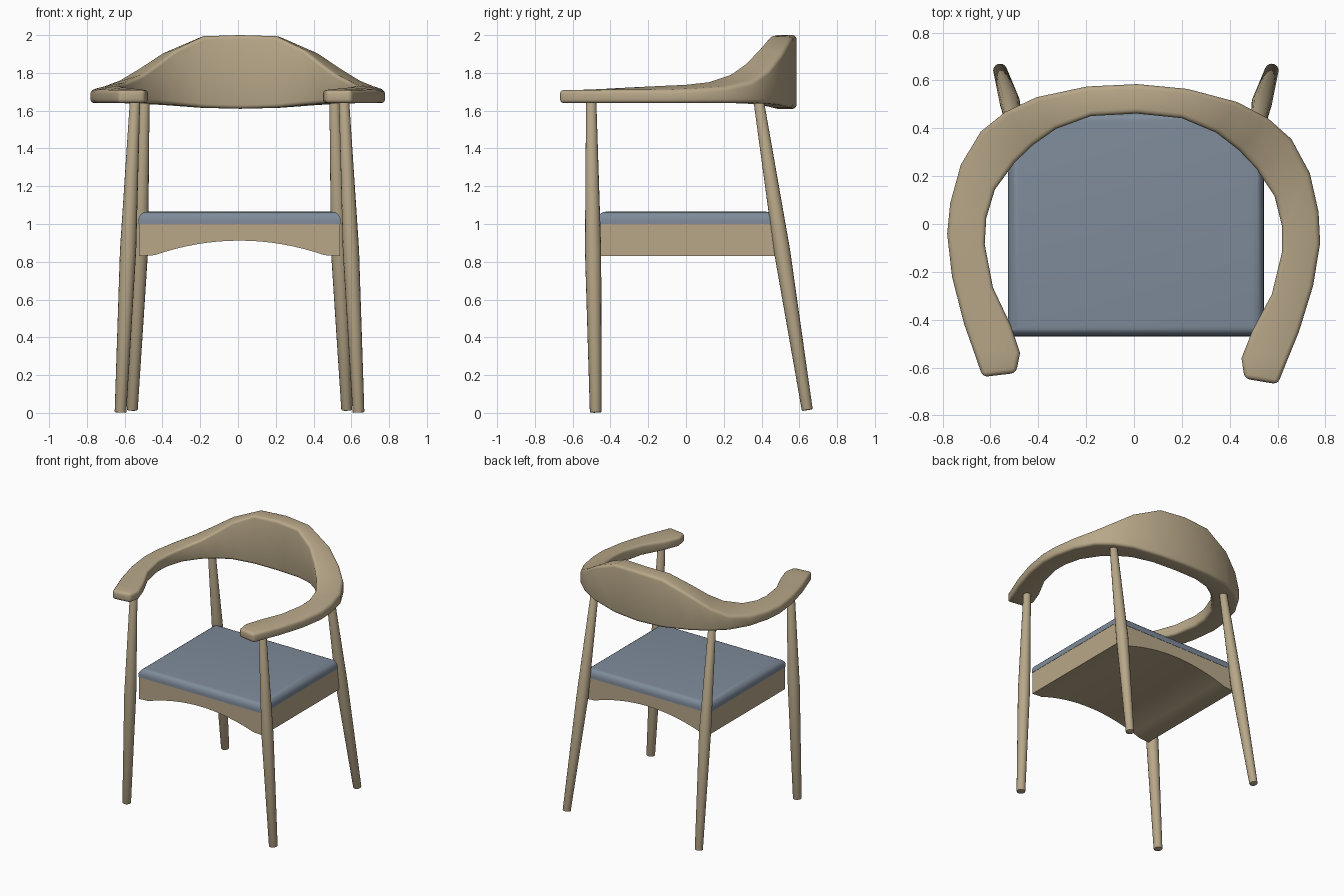
import bpy, bmesh, math
from mathutils import Vector, Matrix

cube = bpy.data.objects.get("Cube")
if cube:
    bpy.data.objects.remove(cube, do_unlink=True)


def material(name, color):
    m = bpy.data.materials.new(name)
    m.use_nodes = True
    m.diffuse_color = color
    m.node_tree.nodes["Principled BSDF"].inputs["Base Color"].default_value = color
    return m


WOOD = material("pale wood", (0.48, 0.39, 0.25, 1))
BLUE = material("blue grey upholstery", (0.21, 0.26, 0.325, 1))
CX = 0.008  # the seat and legs sit slightly to the left of the rail


def loft(name, rings, mat, bevel=0, segments=3, smooth=35):
    """Skin a list of equal closed rings, cap both ends and round the edges."""
    bm = bmesh.new()
    loops = [[bm.verts.new(p) for p in ring] for ring in rings]
    n = len(loops[0])
    for a, b in zip(loops, loops[1:]):
        for i in range(n):
            j = (i + 1) % n
            bm.faces.new((a[i], a[j], b[j], b[i]))
    bm.faces.new(loops[0][::-1])
    bm.faces.new(loops[-1])
    bmesh.ops.recalc_face_normals(bm, faces=bm.faces)
    mesh = bpy.data.meshes.new(name)
    bm.to_mesh(mesh)
    bm.free()
    mesh.materials.append(mat)
    ob = bpy.data.objects.new(name, mesh)
    bpy.context.collection.objects.link(ob)
    bpy.ops.object.select_all(action="DESELECT")
    ob.select_set(True)
    bpy.context.view_layer.objects.active = ob
    if bevel:
        mod = ob.modifiers.new("rounded edges", "BEVEL")
        mod.width = bevel
        mod.segments = segments
        mod.limit_method = "ANGLE"
        mod.angle_limit = math.radians(42)
        bpy.ops.object.modifier_apply(modifier=mod.name)
    bpy.ops.object.shade_smooth_by_angle(angle=math.radians(smooth))
    return ob


# Curved arm and back rail: outer x, y, inner x, y, top outside, top inside, bottom
half = [
    (0.00, 0.585, 0.00, 0.462, 2.00, 2.00, 1.61),
    (0.21, 0.570, 0.19, 0.447, 1.99, 1.995, 1.615),
    (0.42, 0.520, 0.335, 0.39, 1.90, 1.925, 1.63),
    (0.55, 0.455, 0.43, 0.32, 1.815, 1.85, 1.637),
    (0.65, 0.370, 0.505, 0.245, 1.755, 1.795, 1.64),
    (0.73, 0.230, 0.585, 0.13, 1.725, 1.755, 1.64),
    (0.77, 0.070, 0.618, 0.01, 1.715, 1.74, 1.64),
    (0.78, -0.06, 0.622, -0.10, 1.71, 1.735, 1.64),
    (0.755, -0.24, 0.583, -0.28, 1.71, 1.725, 1.64),
    (0.70, -0.435, 0.505, -0.435, 1.71, 1.715, 1.64),
    (0.66, -0.54, 0.463, -0.55, 1.71, 1.71, 1.64),
    (0.617, -0.655, 0.478, -0.635, 1.71, 1.71, 1.64),
]
rings = []
for side, stations in ((-1, half[:0:-1]), (1, half)):
    for ox, oy, ix, iy, top_out, top_in, low in stations:
        rings.append([(side * ox, oy, low), (side * ox, oy, top_out),
                      (side * ix, iy, top_in), (side * ix, iy, low)])
rail = loft("arm_and_back_rail", rings, WOOD, bevel=0.02, smooth=50)
rail.data.transform(Matrix.Rotation(math.radians(-1.4), 4, "Z"))


# Tapered round legs, thickest at the seat
def leg(name, stations, sides=16):
    axis = (Vector(stations[-1][0]) - Vector(stations[0][0])).normalized()
    turn = Vector((0, 0, 1)).rotation_difference(axis)
    rings = []
    for centre, radius in stations:
        ring = []
        for i in range(sides):
            a = math.tau * i / sides
            spoke = Vector((math.cos(a), math.sin(a), 0)) * radius
            ring.append(Vector(centre) + turn @ spoke)
        rings.append(ring)
    return loft(name, rings, WOOD, bevel=0.004, segments=2)


for side, word in ((1, "left"), (-1, "right")):
    leg("front_leg_" + word, [
        ((CX + side * 0.63, -0.478, 0.002), 0.031),
        ((CX + side * 0.59, -0.492, 0.86), 0.043),
        ((CX + side * 0.553, -0.502, 1.66), 0.027)])
    leg("back_leg_" + word, [
        ((CX + side * 0.568, 0.642, 0.015), 0.029),
        ((CX + side * 0.527, 0.508, 0.86), 0.043),
        ((CX + side * 0.503, 0.382, 1.67), 0.027)])

# Seat frame with an arched underside
W, D, ARCH = 0.533, 0.468, 0.45
profile = [(-W, 1.0), (-W, 0.83)]
for i in range(17):
    t = -1 + i / 8
    profile.append((t * ARCH, 0.835 + 0.077 * (1 - t * t)))
profile += [(W, 0.83), (W, 1.0)]
loft("seat_frame", [[(CX + x, y, z) for x, z in profile] for y in (-D, D)],
     WOOD, smooth=25)

# Upholstered pad with a soft rounded top rim
pad = []
for i in range(6):
    a = math.pi / 2 * i / 5
    inset = 0.045 * (1 - math.cos(a))
    z = 1.02 + 0.045 * math.sin(a)
    pad.append((inset, z))
pad.insert(0, (0, 1.0))
pad_rings = []
for inset, z in pad:
    w, d = W + 0.002 - inset, D + 0.002 - inset
    pad_rings.append([(CX - w, -d, z), (CX + w, -d, z), (CX + w, d, z), (CX - w, d, z)])
loft("seat_cushion", pad_rings, BLUE, smooth=35)
